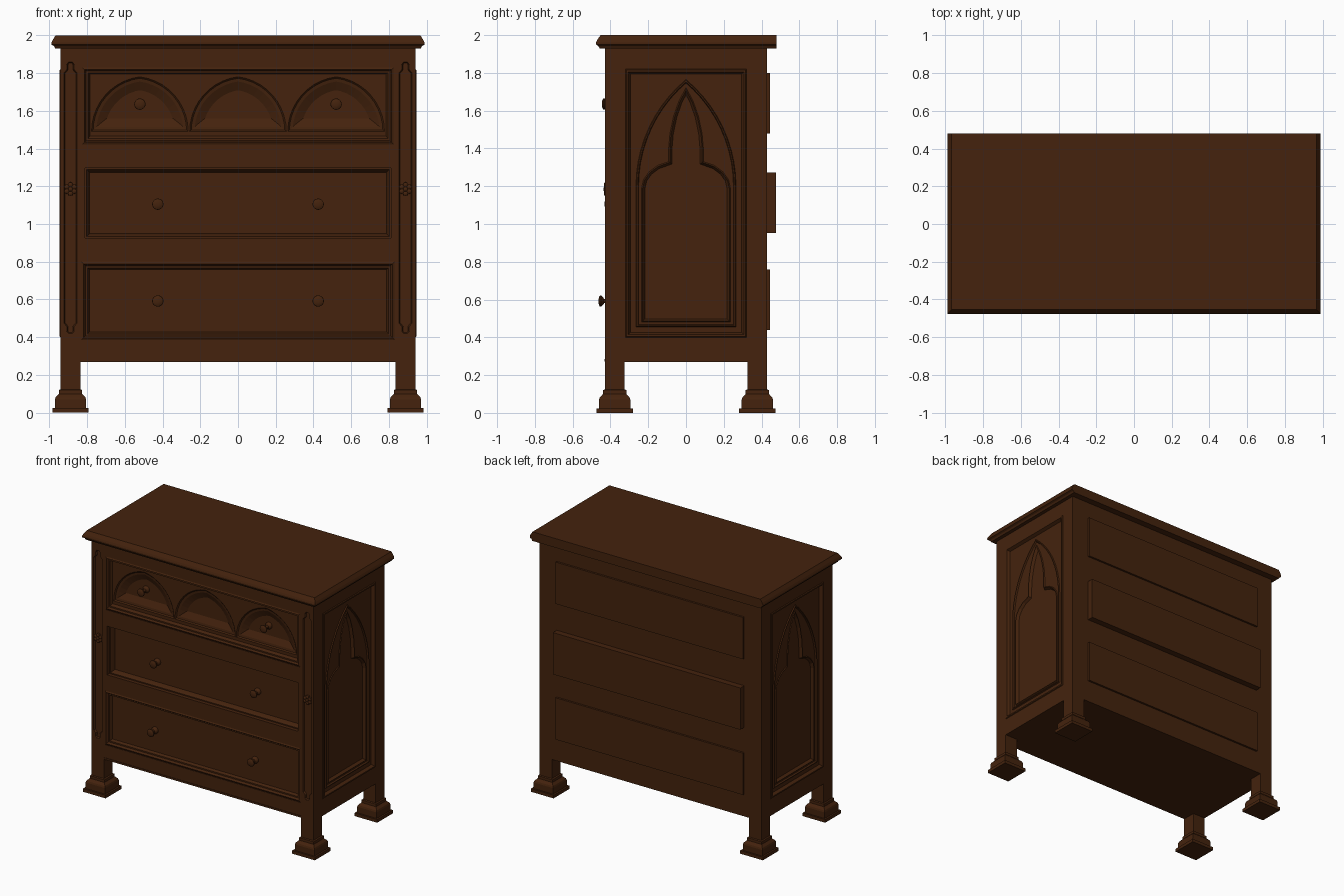
import bpy, bmesh, math
from mathutils import Matrix, Vector

if "Cube" in bpy.data.objects:
    bpy.data.objects.remove(bpy.data.objects["Cube"])

wood = bpy.data.materials.new("dark_walnut")
wood.diffuse_color = (0.058, 0.0165, 0.004, 1)
wood.use_nodes = True
wood.node_tree.nodes["Principled BSDF"].inputs["Base Color"].default_value = wood.diffuse_color


# Work planes: local u, v and outward height h
def plane(u, v, h):
    return Matrix((u, v, h)).transposed().to_4x4()


UP = plane((1, 0, 0), (0, 1, 0), (0, 0, 1))
FRONT = plane((1, 0, 0), (0, 0, 1), (0, -1, 0))
BACK = plane((-1, 0, 0), (0, 0, 1), (0, 1, 0))
RIGHT = plane((0, 1, 0), (0, 0, 1), (1, 0, 0))
LEFT = plane((0, -1, 0), (0, 0, 1), (-1, 0, 0))


def rect(u0, u1, v0, v1):
    return [(u0, v0), (u1, v0), (u1, v1), (u0, v1)]


def mirrored(half, cu=0):
    """Closed outline from its right half, listed bottom to top."""
    left = [(-u, v) for u, v in reversed(half) if u > 1e-6]
    return [(cu + u, v) for u, v in half + left]


def lancet(cu, w, base, spring, apex, n=10):
    """Pointed arch outline."""
    H = apex - spring
    R = (w * w + H * H) / (2 * w)
    end = math.asin(H / R)
    arc = [(w - R + R * math.cos(end * i / n), spring + R * math.sin(end * i / n))
           for i in range(n)] + [(0, apex)]
    return mirrored(([(w, base)] if base < spring else []) + arc, cu)


def inset(loop, d):
    out = []
    for i, p in enumerate(loop):
        p = Vector(p)
        a = (p - Vector(loop[i - 1])).normalized()
        b = (Vector(loop[(i + 1) % len(loop)]) - p).normalized()
        na, nb = Vector((-a.y, a.x)), Vector((-b.y, b.x))
        q = p + (na + nb) * d / max(1 + na.dot(nb), 0.35)
        out.append((q.x, q.y))
    return out


def loft(bm, loops, cap=True, base=False):
    """Bridge outlines, given as (outline, height), from outside to inside."""
    rings = [[bm.verts.new((u, v, h)) for u, v in loop] for loop, h in loops]
    for a, b in zip(rings, rings[1:]):
        for i in range(len(a)):
            j = (i + 1) % len(a)
            bm.faces.new((a[i], a[j], b[j], b[i]))
    if cap:
        bm.faces.new(rings[-1])
    if base:
        bm.faces.new(rings[0][::-1])


def plate(bm, outer, holes, h):
    """Flat sheet with holes."""
    edges = []
    for loop in [outer] + holes:
        vs = [bm.verts.new((u, v, h)) for u, v in loop]
        edges += [bm.edges.new((vs[i - 1], vs[i])) for i in range(len(vs))]
    res = bmesh.ops.triangle_fill(bm, use_beauty=True, edges=edges)
    for f in res["geom"]:
        if isinstance(f, bmesh.types.BMFace):
            f.normal_update()
            if f.normal.z < 0:
                f.normal_flip()


def finish(name, bm, frame, smooth=False):
    bmesh.ops.remove_doubles(bm, verts=bm.verts, dist=1e-5)
    bm.transform(frame)
    me = bpy.data.meshes.new(name)
    bm.to_mesh(me)
    bm.free()
    me.materials.append(wood)
    if smooth:
        me.shade_smooth()
        me.set_sharp_from_angle(angle=math.radians(40))
    ob = bpy.data.objects.new(name, me)
    bpy.context.collection.objects.link(ob)
    return ob


def solid(name, loops, frame=UP):
    bm = bmesh.new()
    loft(bm, loops, True, True)
    return finish(name, bm, frame)


def box(name, x0, x1, y0, y1, z0, z1):
    return solid(name, [(rect(x0, x1, y0, y1), z0), (rect(x0, x1, y0, y1), z1)])


def lathe(bm, cu, cv, profile, n=20):
    loft(bm, [([(cu + r * math.cos(2 * math.pi * i / n), cv + r * math.sin(2 * math.pi * i / n))
                for i in range(n)], h) for r, h in profile])


# Table top with moulded front and side edges
solid("table_top", [(rect(-x, x, y, 0.48), z) for x, y, z in
                    [(0.968, -0.457, 1.93), (0.975, -0.465, 1.943), (0.988, -0.476, 1.95),
                     (0.988, -0.476, 1.962), (0.982, -0.47, 1.975), (0.966, -0.452, 2.0)]])

# Carcass core and back
box("carcass", -0.9, 0.9, -0.34, 0.43, 0.27, 1.93)

# Corner posts and stepped feet
for sx in (-1, 1):
    cx = 0.8875 * sx
    box("back_post", cx - 0.0525, cx + 0.0525, 0.325, 0.43, 0.12, 1.93)
    box("front_post", cx - 0.0525, cx + 0.0525, -0.418, -0.325, 0.12, 1.93)
    # Grooved post face
    groove = mirrored([(0.01, 0.42), (0.02, 0.43), (0.018, 0.455), (0.035, 0.475), (0.035, 1.8),
                       (0.018, 1.82), (0.02, 1.845), (0.01, 1.858)], cx)
    outer = rect(cx - 0.0525, cx + 0.0525, 0.12, 1.93)
    bm = bmesh.new()
    loft(bm, [(outer, 0.418), (outer, 0.43)], False)
    plate(bm, outer, [groove], 0.43)
    loft(bm, [(groove, 0.43), (inset(groove, 0.006), 0.4185)])
    finish("front_post_face", bm, FRONT)
    # Rosette in the groove
    bm = bmesh.new()
    for k in range(6):
        a = math.pi * k / 3 + math.pi / 6
        lathe(bm, cx + 0.023 * math.cos(a), 1.185 + 0.023 * math.sin(a),
              [(0.014, 0.418), (0.013, 0.43), (0.006, 0.435)], 8)
    lathe(bm, cx, 1.185, [(0.014, 0.418), (0.012, 0.434), (0.005, 0.438)], 10)
    finish("rosette", bm, FRONT, True)
    for cy in (-0.3775, 0.3775):
        solid("foot", [(rect(cx - r, cx + r, cy - r, cy + r), z) for r, z in
                       [(0.096, 0), (0.096, 0.024), (0.083, 0.024), (0.083, 0.07), (0.079, 0.082),
                        (0.062, 0.1), (0.062, 0.12), (0.0525, 0.124)]])

# Front frame with three drawer openings
openings = [rect(-0.83, 0.83, 0.385, 0.8), rect(-0.81, 0.81, 0.925, 1.298),
            rect(-0.825, 0.825, 1.422, 1.83)]
bm = bmesh.new()
outer = rect(-0.836, 0.836, 0.27, 1.93)
loft(bm, [(outer, 0.33), (outer, 0.428)], False)
plate(bm, outer, openings, 0.428)
for o in openings:
    loft(bm, [(o, 0.428), (o, 0.33)], False)
finish("front_frame", bm, FRONT)
box("bottom_rail_bead", -0.835, 0.835, -0.432, -0.42, 0.272, 0.285)

# Lower and middle drawer fronts
o = openings[0]
bm = bmesh.new()
loft(bm, [(o, 0.424), (inset(o, 0.012), 0.43), (inset(o, 0.022), 0.415),
          (inset(o, 0.032), 0.415), (inset(o, 0.042), 0.395)])
finish("lower_drawer_front", bm, FRONT)
o = openings[1]
bm = bmesh.new()
loft(bm, [(o, 0.4), (inset(o, 0.008), 0.4), (inset(o, 0.016), 0.385), (inset(o, 0.024), 0.365)])
finish("middle_drawer_front", bm, FRONT)

# Upper drawer front with three pointed arches
o = openings[2]
panel = rect(-0.785, 0.785, 1.466, 1.795)
arches = [lancet(c, 0.256, 1.49, 1.49, 1.78) for c in (-0.52, 0, 0.52)]
bm = bmesh.new()
loft(bm, [(o, 0.424), (inset(o, 0.012), 0.43), (inset(o, 0.02), 0.415),
          (inset(o, 0.03), 0.415), (panel, 0.398)], False)
plate(bm, panel, arches, 0.398)
for a in arches:
    loft(bm, [(a, 0.398), (inset(a, 0.008), 0.39), (inset(a, 0.025), 0.387),
              (inset(a, 0.07), 0.365)])
finish("upper_drawer_front", bm, FRONT)

# Turned knobs
for kx, kz, h0, h1 in ((0.425, 0.592, 0.395, 0.463), (0.425, 1.105, 0.365, 0.431),
                       (0.52, 1.635, 0.365, 0.445)):
    for s in (-1, 1):
        bm = bmesh.new()
        lathe(bm, s * kx, kz, [(0.026, h0 - 0.005), (0.026, h0 + 0.008), (0.02, h0 + 0.016),
                               (0.011, h0 + 0.022), (0.011, h1 - 0.03), (0.022, h1 - 0.022),
                               (0.03, h1 - 0.014), (0.029, h1 - 0.007), (0.02, h1 - 0.002),
                               (0.008, h1)])
        finish("knob", bm, FRONT, True)

# Drawer backs standing out behind
for z, y in ((0.44, 0.445), (0.952, 0.477), (1.48, 0.445)):
    box("drawer_back", -0.795, 0.795, 0.4, y, z, z + 0.32)

# Side panels: frame, pointed arch moulding and trefoil recess
frame_hole = rect(-0.32, 0.32, 0.4, 1.82)
arch = lancet(0, 0.265, 0.455, 1.2, 1.765)
inner_arch = inset(arch, 0.014)
trefoil = mirrored([(0.235, 0.48), (0.235, 1.19), (0.225, 1.235), (0.195, 1.277), (0.15, 1.31),
                    (0.092, 1.33), (0.092, 1.4), (0.085, 1.48), (0.066, 1.57), (0.038, 1.65),
                    (0, 1.722)])
for frame in (RIGHT, LEFT):
    outer = rect(-0.326, 0.326, 0.27, 1.93)
    bm = bmesh.new()
    loft(bm, [(outer, 0.89), (outer, 0.94)], False)
    plate(bm, outer, [frame_hole], 0.94)
    loft(bm, [(frame_hole, 0.94), (inset(frame_hole, 0.004), 0.946),
              (inset(frame_hole, 0.014), 0.946), (inset(frame_hole, 0.026), 0.924)], False)
    plate(bm, inset(frame_hole, 0.026), [arch], 0.924)
    loft(bm, [(arch, 0.924), (inset(arch, 0.004), 0.932), (inset(arch, 0.01), 0.932),
              (inner_arch, 0.92)], False)
    plate(bm, inner_arch, [trefoil], 0.92)
    loft(bm, [(trefoil, 0.92), (inset(trefoil, 0.006), 0.926), (inset(trefoil, 0.018), 0.905)])
    finish("side_panel", bm, frame)
